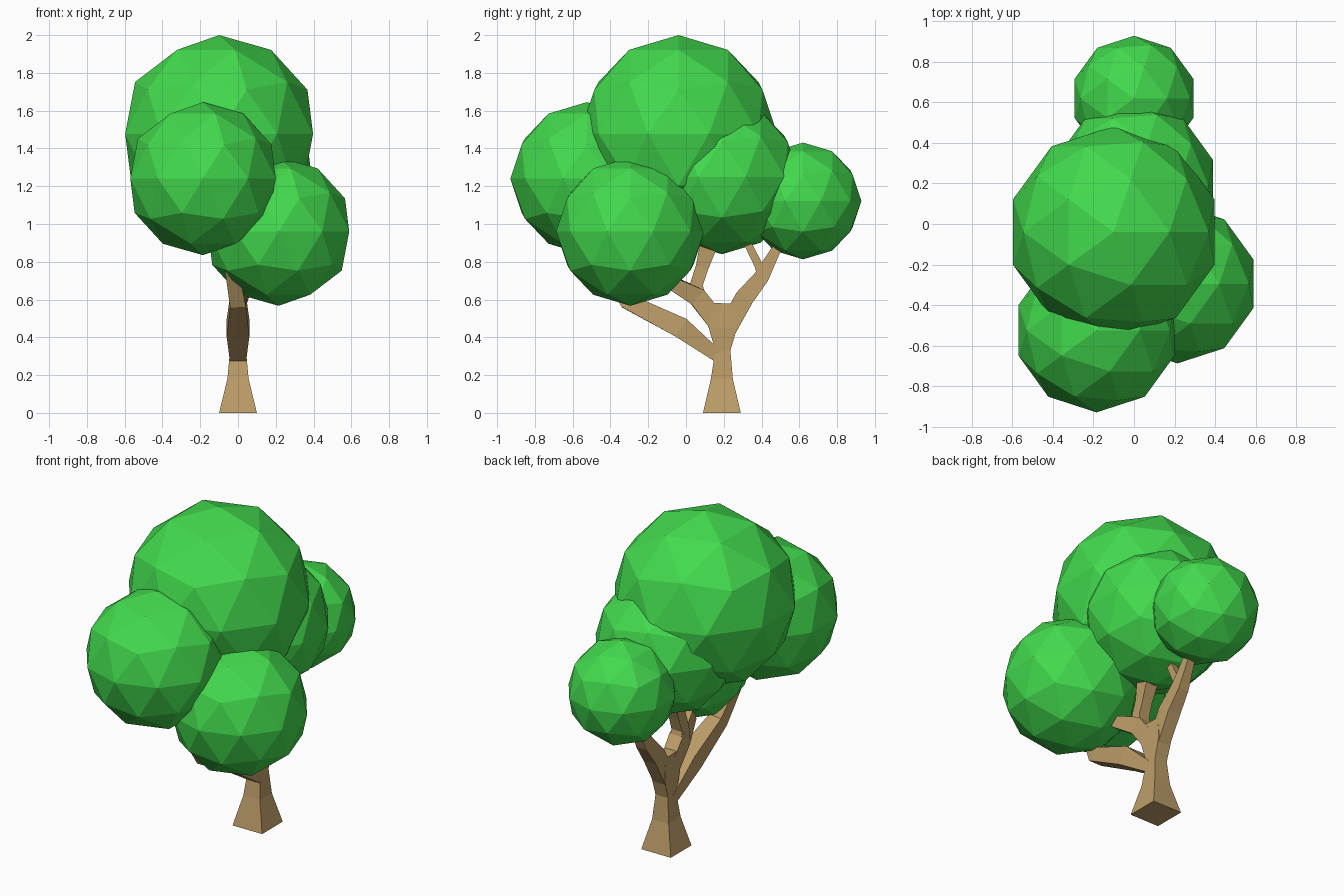
import bpy, bmesh
from mathutils import Vector

if "Cube" in bpy.data.objects:
    bpy.data.objects.remove(bpy.data.objects["Cube"])


def material(name, color):
    m = bpy.data.materials.new(name)
    m.diffuse_color = color
    m.use_nodes = True
    m.node_tree.nodes["Principled BSDF"].inputs["Base Color"].default_value = m.diffuse_color
    return m


green = material("leaf_green", (0.055, 0.70, 0.075, 1))
brown = material("bark_brown", (0.51, 0.34, 0.14, 1))


def foliage(name, center, radius):
    bpy.ops.mesh.primitive_ico_sphere_add(subdivisions=2, radius=radius, location=center)
    ob = bpy.context.object
    ob.name = name
    ob.data.materials.append(green)


def limb(name, nodes):
    """Four-sided tube through nodes (x, y, z, half width in x, half thickness)."""
    pts = [Vector(n[:3]) for n in nodes]
    bm = bmesh.new()
    rings = []
    for i, (p, n) in enumerate(zip(pts, nodes)):
        t = Vector()
        if i > 0:
            t += (p - pts[i - 1]).normalized()
        if i < len(pts) - 1:
            t += (pts[i + 1] - p).normalized()
        t.normalize()
        side = Vector((1, 0, 0))
        side = (side - t * side.dot(t)).normalized()
        up = t.cross(side)
        rings.append([bm.verts.new(p + side * n[3] * a + up * n[4] * b)
                      for a, b in ((-1, -1), (1, -1), (1, 1), (-1, 1))])
    for r, s in zip(rings, rings[1:]):
        for k in range(4):
            bm.faces.new((r[k], r[(k + 1) % 4], s[(k + 1) % 4], s[k]))
    bm.faces.new(rings[0][::-1])
    bm.faces.new(rings[-1])
    bmesh.ops.recalc_face_normals(bm, faces=bm.faces)
    me = bpy.data.meshes.new(name)
    bm.to_mesh(me)
    bm.free()
    me.materials.append(brown)
    bpy.context.collection.objects.link(bpy.data.objects.new(name, me))


# Leaf clumps
foliage("crown_foliage", (-0.10, -0.04, 1.477), 0.523)
foliage("front_foliage", (-0.185, -0.525, 1.24), 0.405)
foliage("right_foliage", (0.215, -0.295, 0.96), 0.393)
foliage("middle_foliage", (0.0, 0.19, 1.25), 0.41)
foliage("back_foliage", (0.0, 0.62, 1.122), 0.309)

# Trunk with flared base and wide fork
limb("trunk", [(0, 0.19, 0, 0.1, 0.1), (0, 0.19, 0.18, 0.056, 0.058),
               (0, 0.195, 0.33, 0.042, 0.04), (0, 0.195, 0.45, 0.045, 0.075),
               (0, 0.20, 0.58, 0.04, 0.055)])

# Low limb reaching forward, then up into the front clump
limb("front_limb", [(0, 0.18, 0.29, 0.042, 0.03), (0, -0.025, 0.45, 0.06, 0.055),
                    (0, -0.31, 0.59, 0.042, 0.042), (-0.03, -0.40, 0.75, 0.036, 0.035),
                    (-0.12, -0.49, 1.05, 0.025, 0.025)])

# Middle fork: one arm to the right clump, one to the middle clump
limb("right_limb", [(0, 0.18, 0.46, 0.04, 0.05), (0, 0.06, 0.615, 0.045, 0.05),
                    (0.04, -0.08, 0.69, 0.035, 0.035), (0.12, -0.2, 0.80, 0.022, 0.022)])
limb("middle_limb", [(0, 0.06, 0.61, 0.04, 0.045), (0, 0.055, 0.68, 0.036, 0.034),
                     (0, 0.085, 0.77, 0.034, 0.034), (0, 0.115, 0.87, 0.04, 0.045),
                     (0, 0.12, 1.0, 0.025, 0.025)])

# Back fork with a thin twig
limb("back_limb", [(0, 0.21, 0.43, 0.04, 0.05), (0, 0.31, 0.61, 0.042, 0.05),
                   (0, 0.40, 0.72, 0.034, 0.04), (0, 0.48, 0.87, 0.024, 0.025),
                   (0, 0.58, 1.05, 0.02, 0.02)])
limb("twig", [(0, 0.40, 0.73, 0.028, 0.025), (0, 0.385, 0.78, 0.024, 0.022),
              (0, 0.33, 0.89, 0.02, 0.02), (0, 0.28, 1.0, 0.015, 0.015)])
